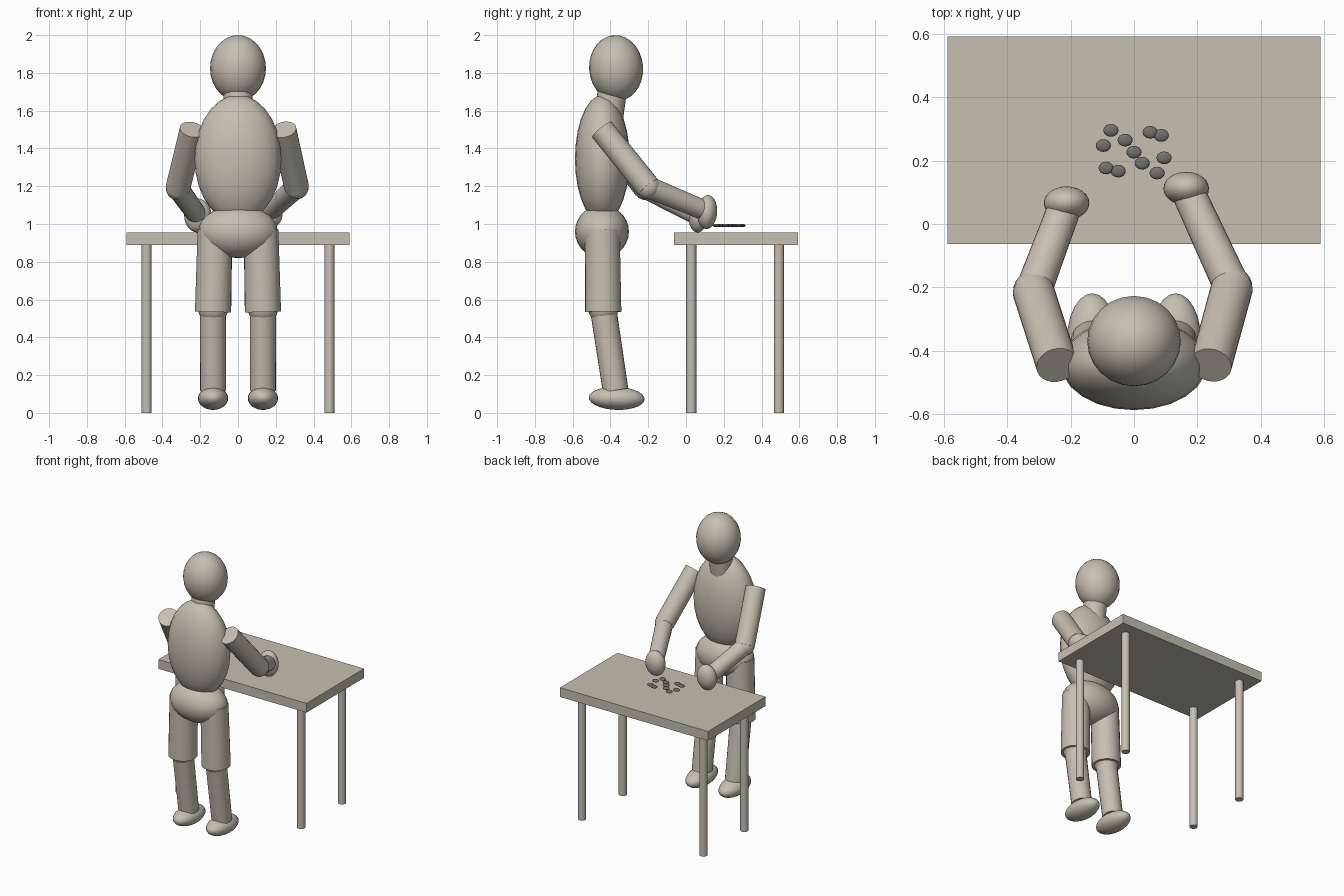
import bpy, math
from mathutils import Vector

if "Cube" in bpy.data.objects:
    bpy.data.objects.remove(bpy.data.objects["Cube"])


def material(name, rgb):
    m = bpy.data.materials.new(name)
    m.diffuse_color = (*rgb, 1)
    m.use_nodes = True
    m.node_tree.nodes["Principled BSDF"].inputs["Base Color"].default_value = m.diffuse_color
    return m


BEIGE = material("warm_beige", (0.57, 0.52, 0.44))
GREY = material("dark_grey", (0.17, 0.165, 0.155))


def finish(name, mat, smooth=True):
    ob = bpy.context.object
    ob.name = name
    ob.data.materials.append(mat)
    if smooth:
        bpy.ops.object.transform_apply(location=False, rotation=True, scale=True)
        bpy.ops.object.shade_smooth_by_angle(angle=math.radians(35))
    return ob


def ellipsoid(name, centre, radii, tilt=0, mat=BEIGE, seg=24, rings=14):
    bpy.ops.mesh.primitive_uv_sphere_add(segments=seg, ring_count=rings, location=centre,
                                         rotation=(math.radians(tilt), 0, 0))
    bpy.context.object.scale = radii
    return finish(name, mat)


def limb(name, a, b, r1, r2, seg=24):
    """Tapered cylinder from a (radius r1) to b (radius r2)."""
    a, b = Vector(a), Vector(b)
    d = b - a
    bpy.ops.mesh.primitive_cone_add(vertices=seg, radius1=r1, radius2=r2, depth=d.length,
                                    location=(a + b) / 2,
                                    rotation=d.to_track_quat('Z', 'Y').to_euler())
    return finish(name, BEIGE)


# Head, neck and trunk
ellipsoid("head", (0, -0.37, 1.825), (0.148, 0.143, 0.175), 4)
limb("neck", (0, -0.41, 1.56), (0, -0.387, 1.73), 0.077, 0.077)
ellipsoid("torso", (0, -0.443, 1.345), (0.23, 0.145, 0.338))
ellipsoid("pelvis", (0, -0.445, 0.96), (0.21, 0.143, 0.14))

# Legs
for side, s in (("left", -1), ("right", 1)):
    x = s * 0.132
    limb(side + "_thigh", (s * 0.122, -0.443, 0.97), (x, -0.438, 0.535), 0.092, 0.096)
    ellipsoid(side + "_knee", (x, -0.438, 0.555), (0.081, 0.081, 0.081))
    limb(side + "_shin", (x, -0.44, 0.56), (x, -0.373, 0.12), 0.07, 0.068)
    ellipsoid(side + "_foot", (x, -0.367, 0.077), (0.08, 0.148, 0.061), -2)

# Arms: shoulder, elbow, wrist, hand centre
arms = {
    "left": ((-0.243, -0.446, 1.50), (-0.318, -0.212, 1.19), (-0.222, 0.045, 1.055),
             (-0.213, 0.066, 1.045)),
    "right": ((0.243, -0.446, 1.50), (0.31, -0.2, 1.195), (0.176, 0.09, 1.075),
              (0.165, 0.112, 1.063)),
}
for side, (shoulder, elbow, wrist, hand) in arms.items():
    limb(side + "_upper_arm", shoulder, elbow, 0.066, 0.066)
    ellipsoid(side + "_elbow", elbow, (0.064, 0.064, 0.064))
    limb(side + "_forearm", elbow, wrist, 0.058, 0.053)
    ellipsoid(side + "_hand", hand, (0.072, 0.053, 0.09), -4)

# Table
bpy.ops.mesh.primitive_cube_add(size=1, location=(0, 0.265, 0.9225))
bpy.context.object.scale = (1.18, 0.655, 0.067)
finish("table_top", BEIGE, smooth=False)
for x in (-0.484, 0.484):
    for y in (0.028, 0.492):
        limb("table_leg", (x, y, 0), (x, y, 0.9), 0.027, 0.027, 16)

# Loose pebbles over the table top
pebbles = [(-0.073, 0.296), (-0.097, 0.248), (-0.028, 0.265), (-0.088, 0.177), (-0.05, 0.167),
           (0, 0.227), (0.026, 0.192), (0.051, 0.29), (0.086, 0.28), (0.095, 0.209),
           (0.073, 0.161)]
for x, y in pebbles:
    ellipsoid("pebble", (x, y, 0.992), (0.024, 0.02, 0.009), mat=GREY, seg=16, rings=8)
